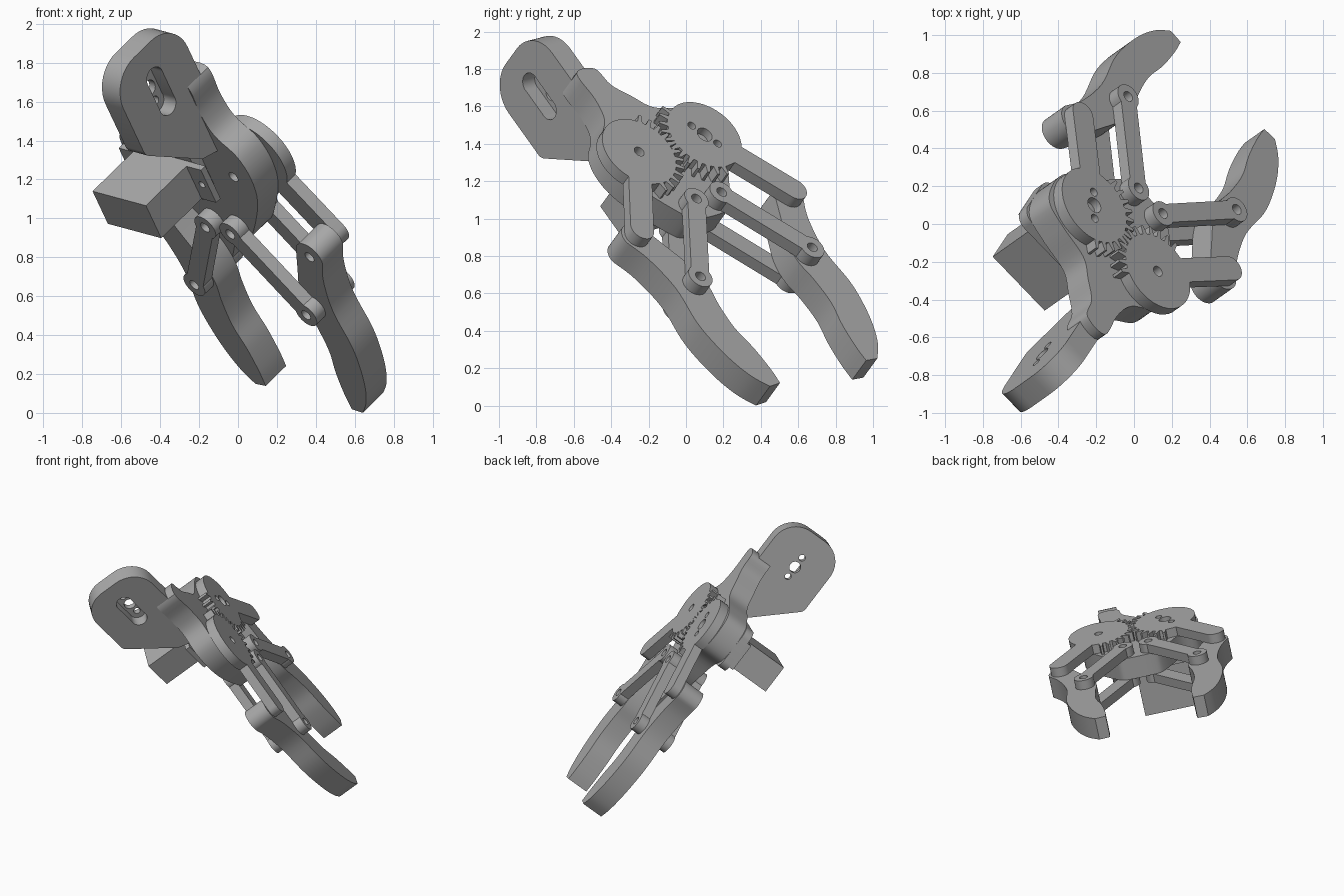
import bpy, bmesh
from math import sin, cos, asin, atan2, radians, degrees, hypot
from mathutils import Matrix, Vector

old = bpy.data.objects.get("Cube")
if old:
    bpy.data.objects.remove(old, do_unlink=True)

grey = bpy.data.materials.new("plain grey")
grey.use_nodes = True
grey.diffuse_color = (0.4, 0.4, 0.4, 1)
grey.node_tree.nodes["Principled BSDF"].inputs["Base Color"].default_value = (0.4, 0.4, 0.4, 1)

# Gripper frame: x across the jaws, y towards the tips, z out of the gear face
side = Vector((0.682, -0.709, -0.184)).normalized()
ahead = Vector((0.353, 0.547, -0.759))
ahead = (ahead - side * ahead.dot(side)).normalized()
FRAME = Matrix((side, ahead, side.cross(ahead))).transposed().to_4x4()
FRAME.translation = (-0.0415, -0.075, 1.404)
# Sideways frame: outlines are (y, z), thickness runs along x
SIDEWAYS = FRAME @ Matrix(((0, 0, 1, 0), (1, 0, 0, 0), (0, 1, 0, 0), (0, 0, 0, 1)))


def arc(c, r, a0, a1, step=9):
    n = max(2, round(abs(a1 - a0) / step))
    angles = [radians(a0 + (a1 - a0) * i / n) for i in range(n + 1)]
    return [(c[0] + r * cos(a), c[1] + r * sin(a)) for a in angles]


def hole(c, r=0.03):
    return arc(c, r, 0, 360, 15)[:-1]


def smooth(pts, closed=False, n=5):
    """Rounded path through the points."""
    v = [Vector(p) for p in pts]
    v = [v[-1]] + v + v[:2] if closed else [v[0]] + v + [v[-1]]
    out = []
    for a, b, c, d in zip(v, v[1:], v[2:], v[3:]):
        for i in range(n):
            t = i / n
            out.append(tuple(0.5 * (2 * b + (c - a) * t + (2 * a - 5 * b + 4 * c - d) * t * t
                                    + (3 * b - a - 3 * c + d) * t ** 3)))
    return out if closed else out + [tuple(v[-2])]


def bone(a, b, r, w):
    """Bar with round ends of radius r and a shank of half width w."""
    d = degrees(atan2(b[1] - a[1], b[0] - a[0]))
    k = degrees(asin(w / r))
    return arc(b, r, d - 180 + k, d + 180 - k) + arc(a, r, d + k, d + 360 - k)


def plate(name, loops, low, high, mirror=1, frame=FRAME):
    """Flat part: first loop is the outline, the others are holes."""
    cu = bpy.data.curves.new(name, "CURVE")
    cu.dimensions, cu.fill_mode = "2D", "BOTH"
    cu.extrude = (high - low) / 2
    for loop in loops:
        sp = cu.splines.new("POLY")
        sp.points.add(len(loop) - 1)
        for p, q in zip(sp.points, loop):
            p.co = (q[0] * mirror, q[1], 0, 1)
        sp.use_cyclic_u = True
    tmp = bpy.data.objects.new(name + "_outline", cu)
    bpy.context.collection.objects.link(tmp)
    dg = bpy.context.evaluated_depsgraph_get()
    me = bpy.data.meshes.new_from_object(tmp.evaluated_get(dg))
    bpy.data.objects.remove(tmp, do_unlink=True)
    bm = bmesh.new()
    bm.from_mesh(me)
    bmesh.ops.remove_doubles(bm, verts=bm.verts, dist=1e-5)
    bmesh.ops.translate(bm, verts=bm.verts, vec=(0, 0, (low + high) / 2))
    bmesh.ops.recalc_face_normals(bm, faces=bm.faces)
    bm.to_mesh(me)
    bm.free()
    me.materials.clear()
    me.materials.append(grey)
    ob = bpy.data.objects.new(name, me)
    bpy.context.collection.objects.link(ob)
    ob.matrix_world = frame
    bpy.ops.object.select_all(action="DESELECT")
    ob.select_set(True)
    bpy.context.view_layer.objects.active = ob
    bpy.ops.object.shade_smooth_by_angle(angle=radians(30))
    return ob


def box(x0, x1, y0, y1):
    return [(x0, y0), (x1, y0), (x1, y1), (x0, y1)]


# Pivot points on the +x half, and the stacked layers
GEAR, ARM_END = (0.247, 0), (0.577, 0.462)
LINK_IN, LINK_OUT = (0.095, 0.367), (0.422, 0.834)
FLOOR, MID, TOP = -0.235, -0.07, 0
ROOT, TIP, TEETH = 0.222, 0.272, 28


def gear_arm(phase):
    """Part-toothed gear with a crank arm."""
    d = degrees(atan2(ARM_END[1], ARM_END[0] - GEAR[0]))
    w = 0.07
    k = degrees(asin(w / ROOT))
    pts = arc(ARM_END, w, d - 90, d + 90)
    pts += arc(GEAR, ROOT, d + k, d + k + 1)
    step = 360 / TEETH
    for i in range(-7, 5):
        mid = 180 + step * (i + phase)
        for off, r in ((-0.29, ROOT), (-0.13, TIP), (0.13, TIP), (0.29, ROOT)):
            a = radians(mid + off * step)
            pts.append((GEAR[0] + r * cos(a), r * sin(a)))
    return pts + arc(GEAR, ROOT, 180 + step * 5, d - k + 360)


# Curved finger outline
outer = smooth([(.664, .485), (.6, .62), (.56, .83), (.58, 1.05), (.567, 1.2),
                (.53, 1.35), (.475, 1.47), (.405, 1.555)])
inner = smooth([(.325, 1.55), (.322, 1.45), (.335, 1.3), (.365, 1.15), (.36, .99),
                (.34, .86), (.36, .73), (.43, .57), (.492, .431)])
finger = outer + inner + arc(ARM_END, 0.09, 200, 375)[1:-1]
link = bone(LINK_IN, LINK_OUT, 0.072, 0.054)

for s, label in ((1, "right"), (-1, "left")):
    gear_holes = [hole(GEAR)]
    if s < 0:  # driven gear has the servo horn holes
        gear_holes = [hole(GEAR, 0.045)] + [hole((GEAR[0] + t * 0.042, t * 0.073), 0.024) for t in (-1, 1)]
    plate(label + "_gear_arm", [gear_arm(0 if s > 0 else 0.5)] + gear_holes, MID, TOP, s)
    plate(label + "_finger", [finger, hole(ARM_END), hole(LINK_OUT)], FLOOR, MID, s)
    for part, low in (("upper", MID), ("lower", FLOOR - 0.07)):
        plate(f"{label}_{part}_link", [link, hole(LINK_IN), hole(LINK_OUT)], low, low + 0.07, s)

# Base plate with a tail that narrows towards the wrist
base = smooth([(.216, -.6), (.216, -.42), (.25, -.28), (.36, -.16), (.39, 0), (.34, .17),
               (.18, .4), (.095, .45), (-.095, .45), (-.18, .4), (-.32, .2), (-.45, .1),
               (-.48, -.04), (-.44, -.17), (-.3, -.23), (-.12, -.28), (-.03, -.38), (.05, -.48), (.08, -.6)], True)
plate("base_plate", [base, hole(GEAR), hole(LINK_IN), hole((-LINK_IN[0], LINK_IN[1]))], FLOOR, MID)

# Servo housing, servo body, mounting tabs and output shaft
housing = (arc((-.41, -.12), .07, 180, 270) + arc((-.02, -.12), .07, 270, 360)
           + arc((-.02, .09), .07, 0, 90) + arc((-.41, .09), .07, 90, 180))
plate("servo_housing", [housing], -0.3, FLOOR)
plate("servo_body", [box(-.363, .04, -.105, .115)], -0.66, -0.3)
plate("servo_tabs", [box(-.47, .15, -.105, .115), hole((-.42, .005), .02), hole((.1, .005), .02)], -0.335, -0.3)
plate("servo_shaft", [hole((-GEAR[0], 0), 0.06)], MID - 0.01, MID + 0.02)

# Wrist mount: outer skin with a slot, inner skin with three screw holes
mid = (-0.70, -0.39)
wrist = (arc((-.79, -.32), .19, 90, 180) + arc((-.79, -.455), .19, 180, 270)
         + arc((-.5, -.585), .06, 270, 315) + [(-.2, -.34), (-.17, -.235), (-.17, -.13)])
slot = bone((mid[0] - .09, mid[1]), (mid[0] + .09, mid[1]), 0.058, 0.057)
screws = [hole(mid, 0.042)] + [hole((mid[0] + t * 0.085, mid[1]), 0.024) for t in (-1, 1)]
plate("wrist_mount_outer", [wrist, slot], 0.125, 0.216, frame=SIDEWAYS)
plate("wrist_mount_inner", [wrist] + screws, 0.08, 0.125, frame=SIDEWAYS)
